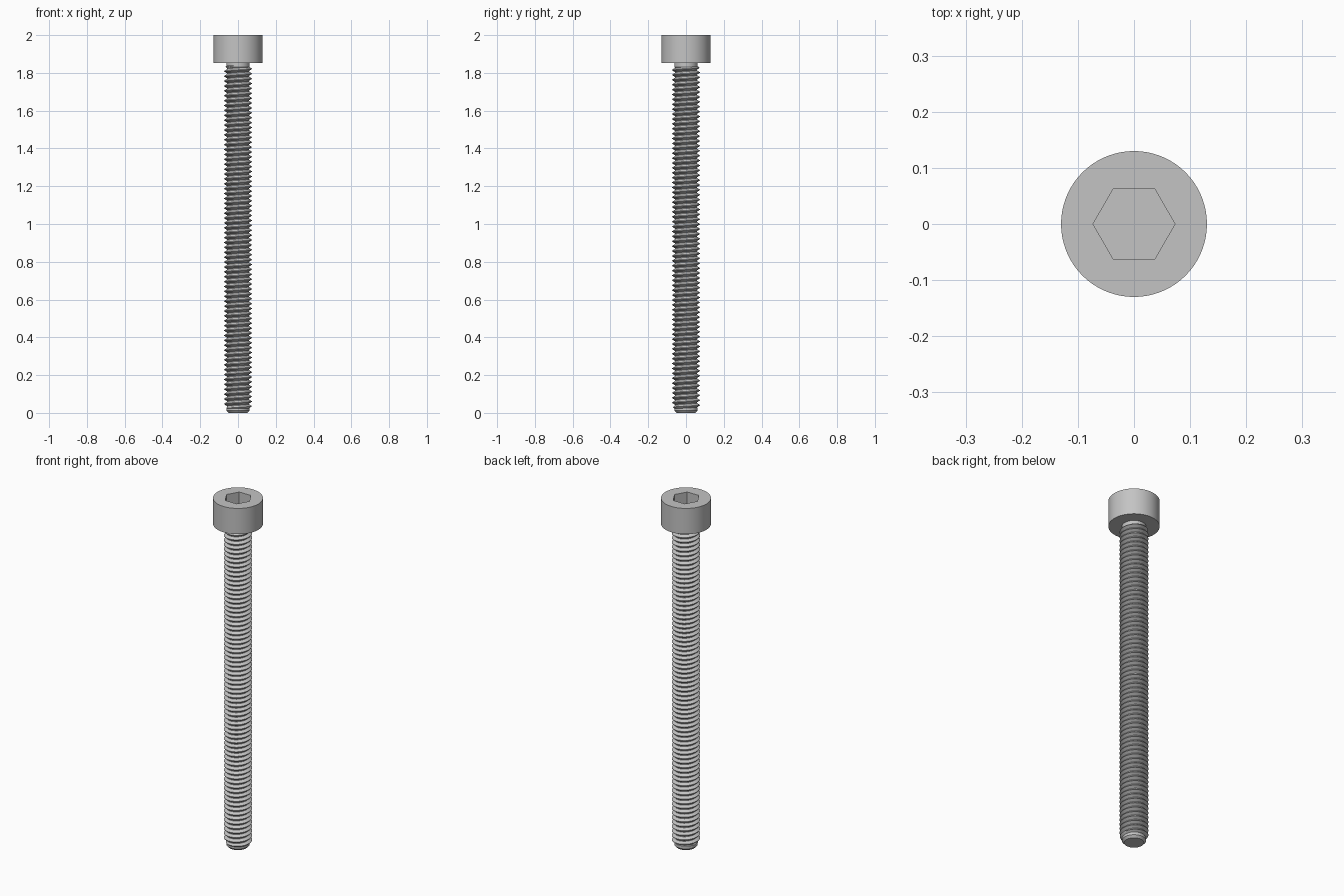
import bpy, bmesh
from math import cos, sin, pi, radians

cube = bpy.data.objects.get("Cube")
if cube:
    bpy.data.objects.remove(cube, do_unlink=True)

steel = bpy.data.materials.new("brushed steel grey")
steel.use_nodes = True
GREY = (0.55, 0.55, 0.55, 1)
steel.diffuse_color = GREY
steel.node_tree.nodes["Principled BSDF"].inputs["Base Color"].default_value = GREY

SEG = 72          # sides of the head and core
HEAD_R, HEAD_Z = 0.13, 1.852
ROOT_R, CREST_R, PITCH = 0.058, 0.073, 0.0259
THREAD_LOW, THREAD_HIGH = 0.02, 1.842


def finish(name, bm, angle=30):
    bmesh.ops.recalc_face_normals(bm, faces=bm.faces)
    mesh = bpy.data.meshes.new(name)
    bm.to_mesh(mesh)
    bm.free()
    obj = bpy.data.objects.new(name, mesh)
    bpy.context.collection.objects.link(obj)
    mesh.materials.append(steel)
    bpy.ops.object.select_all(action='DESELECT')
    obj.select_set(True)
    bpy.context.view_layer.objects.active = obj
    bpy.ops.object.shade_smooth_by_angle(angle=radians(angle))
    return obj


def round_ring(r):
    return lambda a: r


def hex_ring(corner):
    side = pi / 3
    return lambda a: corner * cos(side / 2) / cos(a % side - side / 2)


def loft(name, rings):
    """Skin a stack of (radius function, height) rings and cap both ends."""
    bm = bmesh.new()
    loops = []
    for radius, z in rings:
        angles = [2 * pi * i / SEG + 1e-9 for i in range(SEG)]
        loops.append([bm.verts.new((radius(a) * cos(a), radius(a) * sin(a), z)) for a in angles])
    for low, high in zip(loops, loops[1:]):
        for i in range(SEG):
            j = (i + 1) % SEG
            bm.faces.new((low[i], low[j], high[j], high[i]))
    bm.faces.new(loops[0])
    bm.faces.new(loops[-1])
    return finish(name, bm)


# Cylindrical head with a hexagonal socket
socket = hex_ring(0.073)
loft("socket_head", [
    (round_ring(HEAD_R), HEAD_Z), (round_ring(HEAD_R), 2.0),
    (socket, 2.0), (socket, 1.926)])

# Core: chamfered tip, shank, and plain neck below the head
loft("shank_core", [
    (round_ring(0.05), 0), (round_ring(0.061), 0.012),
    (round_ring(0.061), 0.028), (round_ring(0.056), 0.034),
    (round_ring(0.056), 1.826), (round_ring(0.062), 1.832),
    (round_ring(0.062), HEAD_Z + 0.002)])


# Right-handed helical thread, fading out at both ends
def helical_thread():
    bm = bmesh.new()
    steps = 40
    profile = [(0, ROOT_R), (0.12, ROOT_R), (0.5, CREST_R), (0.62, CREST_R)]
    turns = int((THREAD_HIGH - THREAD_LOW) / PITCH) + 2
    rows = []
    for t in range(-1, turns):
        for u, r in profile:
            row = []
            for i in range(steps + 1):
                a = 2 * pi * i / steps
                z = THREAD_LOW + PITCH * (t + u + i / steps)
                z = min(max(z, THREAD_LOW), THREAD_HIGH)
                limit = ROOT_R + min(z - THREAD_LOW, THREAD_HIGH - z)
                rr = min(r, limit)
                row.append(bm.verts.new((rr * cos(a), rr * sin(a), z)))
            rows.append(row)
    for low, high in zip(rows, rows[1:]):
        for i in range(steps):
            bm.faces.new((low[i], low[i + 1], high[i + 1], high[i]))
    bmesh.ops.remove_doubles(bm, verts=bm.verts, dist=1e-5)
    return finish("helical_thread", bm, 25)


helical_thread()
